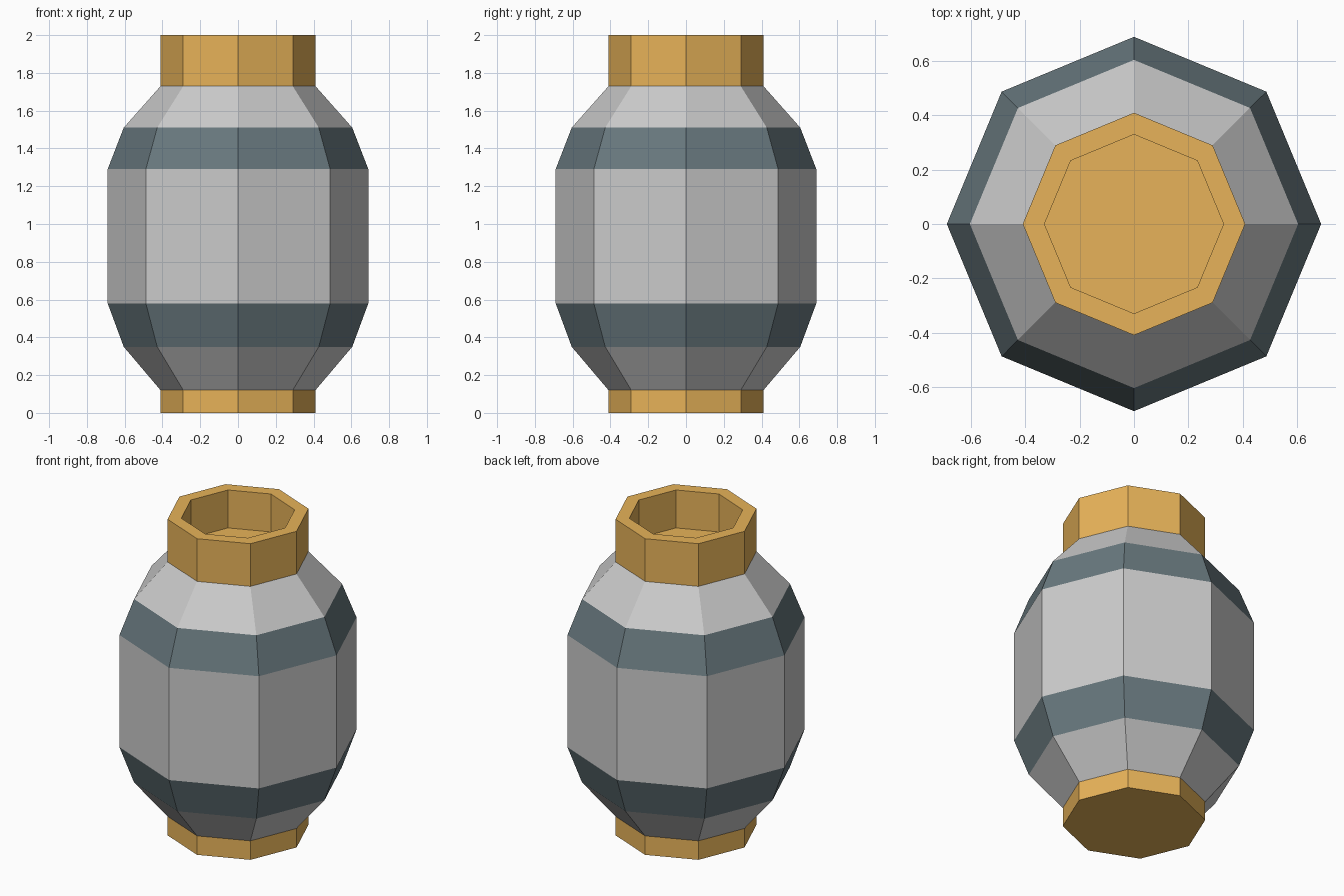
import bpy
import bmesh
from math import cos, sin, pi

if "Cube" in bpy.data.objects:
    bpy.data.objects.remove(bpy.data.objects["Cube"])

SIDES = 8


def material(name, color):
    m = bpy.data.materials.new(name)
    m.diffuse_color = (*color, 1)
    m.use_nodes = True
    m.node_tree.nodes["Principled BSDF"].inputs["Base Color"].default_value = m.diffuse_color
    return m


def lathe(name, profile, mat=None, cap_first=False, cap_last=False):
    """Turn a (radius, z) profile into an eight-sided ring of flat faces."""
    bm = bmesh.new()
    rings = [[bm.verts.new((r * cos(2 * pi * i / SIDES), r * sin(2 * pi * i / SIDES), z))
              for i in range(SIDES)] for r, z in profile]
    for a, b in zip(rings, rings[1:]):
        for i in range(SIDES):
            j = (i + 1) % SIDES
            bm.faces.new((a[i], a[j], b[j], b[i]))
    if cap_first:
        bm.faces.new(rings[0][::-1])
    if cap_last:
        bm.faces.new(rings[-1])
    mesh = bpy.data.meshes.new(name)
    bm.to_mesh(mesh)
    bm.free()
    if mat:
        mesh.materials.append(mat)
    obj = bpy.data.objects.new(name, mesh)
    bpy.context.collection.objects.link(obj)
    return obj


gold = material("gold", (0.80, 0.45, 0.10))
teal = material("slate_teal", (0.14, 0.19, 0.21))

# Foot with closed underside
lathe("foot", [(0.41, 0), (0.41, 0.12)], gold, cap_first=True)

# Body: grey sections separated by two coloured bands
lathe("lower_body", [(0.41, 0.12), (0.605, 0.35)])
lathe("lower_band", [(0.605, 0.35), (0.69, 0.58)], teal)
lathe("middle_body", [(0.69, 0.58), (0.69, 1.29)])
lathe("upper_band", [(0.69, 1.29), (0.605, 1.51)], teal)
lathe("shoulder", [(0.605, 1.51), (0.41, 1.73)])

# Neck with a recessed mouth and floor
lathe("neck", [(0.41, 1.73), (0.41, 2.0), (0.33, 2.0), (0.33, 1.76)], gold, cap_last=True)
